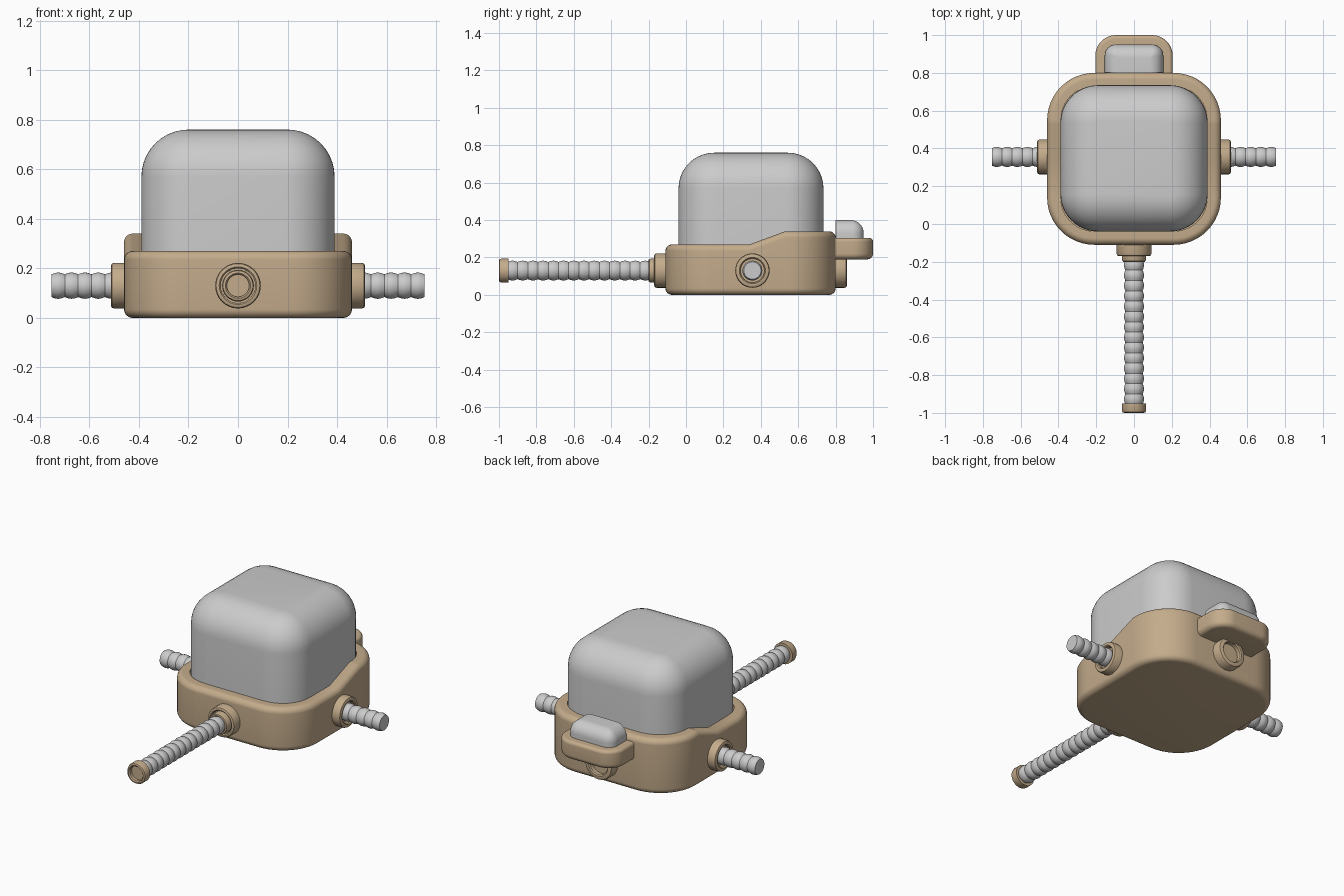
import bpy, bmesh, math
from mathutils import Vector

if "Cube" in bpy.data.objects:
    bpy.data.objects.remove(bpy.data.objects["Cube"])

tan = bpy.data.materials.new("tan_plastic")
tan.diffuse_color = (0.55, 0.41, 0.26, 1)
tan.use_nodes = True
tan.node_tree.nodes["Principled BSDF"].inputs["Base Color"].default_value = tan.diffuse_color
PORT_Z, SIDE_Y = 0.13, 0.355


def outline(hx, y0, y1, r, inset, square_front, extra_y=()):
    """Rounded rectangle, counter-clockwise; a square front is not inset."""
    hx, y1 = hx - inset, y1 - inset
    y0 = y0 if square_front else y0 + inset
    r = max(r - inset, 0.004)
    pts = []
    corners = [(1, -1), (1, 1), (-1, 1), (-1, -1)]
    for i, (sx, sy) in enumerate(corners):
        rr = 0.004 if (square_front and sy < 0) else r
        cx = sx * (hx - rr)
        cy = y1 - rr if sy > 0 else y0 + rr
        start = math.radians(-90 + 90 * i)
        for k in range(13):
            a = start + k * math.pi / 24
            pts.append((cx + rr * math.cos(a), cy + rr * math.sin(a)))
        if i == 0:
            pts += [(hx, y) for y in extra_y]
        if i == 2:
            pts += [(-hx, y) for y in reversed(extra_y)]
    return pts


def loft(bm, rings, closed=False):
    vs = [[bm.verts.new(p) for p in ring] for ring in rings]
    n = len(vs[0])
    for a, b in zip(vs, vs[1:]):
        for i in range(n):
            j = (i + 1) % n
            bm.faces.new((a[i], a[j], b[j], b[i]))
    bm.faces.new(vs[0][::-1])
    bm.faces.new(vs[-1])


def finish(name, bm, mat=None):
    bmesh.ops.recalc_face_normals(bm, faces=bm.faces)
    me = bpy.data.meshes.new(name)
    bm.to_mesh(me)
    bm.free()
    ob = bpy.data.objects.new(name, me)
    bpy.context.collection.objects.link(ob)
    if mat:
        me.materials.append(mat)
    return ob


def arc(r, steps=6):
    """(inset, drop) pairs of a rounded edge, from the wall to the flat."""
    return [(r - r * math.cos(t), r - r * math.sin(t))
            for t in (k * math.pi / 2 / steps for k in range(steps + 1))]


def pad(name, hx, y0, y1, r, z0, top, r_top, r_bot=0, mat=None,
        square_front=False, extra_y=(), pocket=None):
    """Rounded block; top(y) gives its height, pocket = (inset, floor z)."""
    bm = bmesh.new()
    rings = []
    base = [(i, d) for i, d in reversed(arc(r_bot))] if r_bot else [(0, 0)]
    for ins, d in base:
        rings.append([(x, y, z0 + d) for x, y in
                      outline(hx, y0, y1, r, ins, square_front, extra_y)])
    for ins, d in arc(r_top, 10):
        rings.append([(x, y, top(y) - d) for x, y in
                      outline(hx, y0, y1, r, ins, square_front, extra_y)])
    if pocket:
        ins, floor = pocket
        o = outline(hx, y0, y1, r, ins, square_front, extra_y)
        rings.append([(x, y, top(y)) for x, y in o])
        rings.append([(x, y, floor) for x, y in o])
    loft(bm, rings)
    return finish(name, bm, mat)


def lathe(name, profile, origin, axis, mat=None, n=32):
    """Spin (distance along axis, radius) points about the axis."""
    d = Vector(axis)
    up = Vector((0, 0, 1))
    side = d.cross(up)
    o = Vector(origin)
    bm = bmesh.new()
    loft(bm, [[o + d * t + (side * math.cos(a) + up * math.sin(a)) * r
               for a in (2 * math.pi * k / n for k in range(n))]
              for t, r in profile])
    return finish(name, bm, mat)


def hose(name, length, origin, axis):
    """Ribbed hose with evenly spaced bulges."""
    steps = max(1, round(length / 0.055)) * 6
    prof = [(length * k / steps, 0.046 + 0.007 * abs(math.sin(math.pi * k / 6)))
            for k in range(steps + 1)]
    lathe(name, prof, origin, axis)


def socket(name, origin, axis, r, hole, length, depth):
    """Rounded collar with a round recess in its outer face."""
    b = 0.012
    prof = [(-0.02, r), (length - b, r), (length - b * 0.3, r - b * 0.3),
            (length, r - b), (length, hole + 0.006), (length - 0.006, hole),
            (length - depth, hole)]
    lathe(name, prof, origin, axis, tan)


# Base tray with its rim stepping up to the rear
def rim(y):
    return 0.27 + 0.07 * min(1, max(0, (y - 0.34) / 0.19))


pad("base_tray", 0.46, -0.11, 0.80, 0.25, 0, rim, 0.035, 0.035, tan,
    extra_y=(0.34, 0.53), pocket=(0.072, 0.2))

# Large soft-edged dome
pad("dome", 0.39, -0.04, 0.735, 0.2, 0.2, lambda y: 0.76, 0.19)

# Rear shelf and the button on it
pad("rear_shelf", 0.205, 0.78, 1.0, 0.11, 0.19, lambda y: 0.305, 0.02, 0.03,
    tan, square_front=True)
pad("rear_button", 0.155, 0.80, 0.95, 0.06, 0.29, lambda y: 0.40, 0.07,
    square_front=True)

# Side ports with short hoses
for label, s in (("right", 1), ("left", -1)):
    socket(label + "_port", (s * 0.455, SIDE_Y, PORT_Z), (s, 0, 0),
           0.092, 0.064, 0.058, 0.03)
    hose(label + "_hose", 0.27, (s * 0.483, SIDE_Y, PORT_Z), (s, 0, 0))

# Rear empty port
socket("rear_port", (0, 0.80, PORT_Z), (0, 1, 0), 0.092, 0.06, 0.06, 0.03)

# Front port, sleeve, long hose and hollow nozzle
front = (0, -1, 0)
socket("front_port", (0, -0.11, PORT_Z), front, 0.092, 0.07, 0.06, 0.03)
socket("front_sleeve", (0, -0.16, PORT_Z), front, 0.064, 0.053, 0.04, 0.012)
hose("front_hose", 0.765, (0, -0.19, PORT_Z), front)
socket("nozzle", (0, -0.97, PORT_Z), front, 0.064, 0.045, 0.03, 0.025)
bpy.data.objects["nozzle"].name = "hose_nozzle"

bpy.ops.object.select_all(action='SELECT')
bpy.context.view_layer.objects.active = bpy.data.objects["base_tray"]
bpy.ops.object.shade_smooth_by_angle(angle=math.radians(35))
